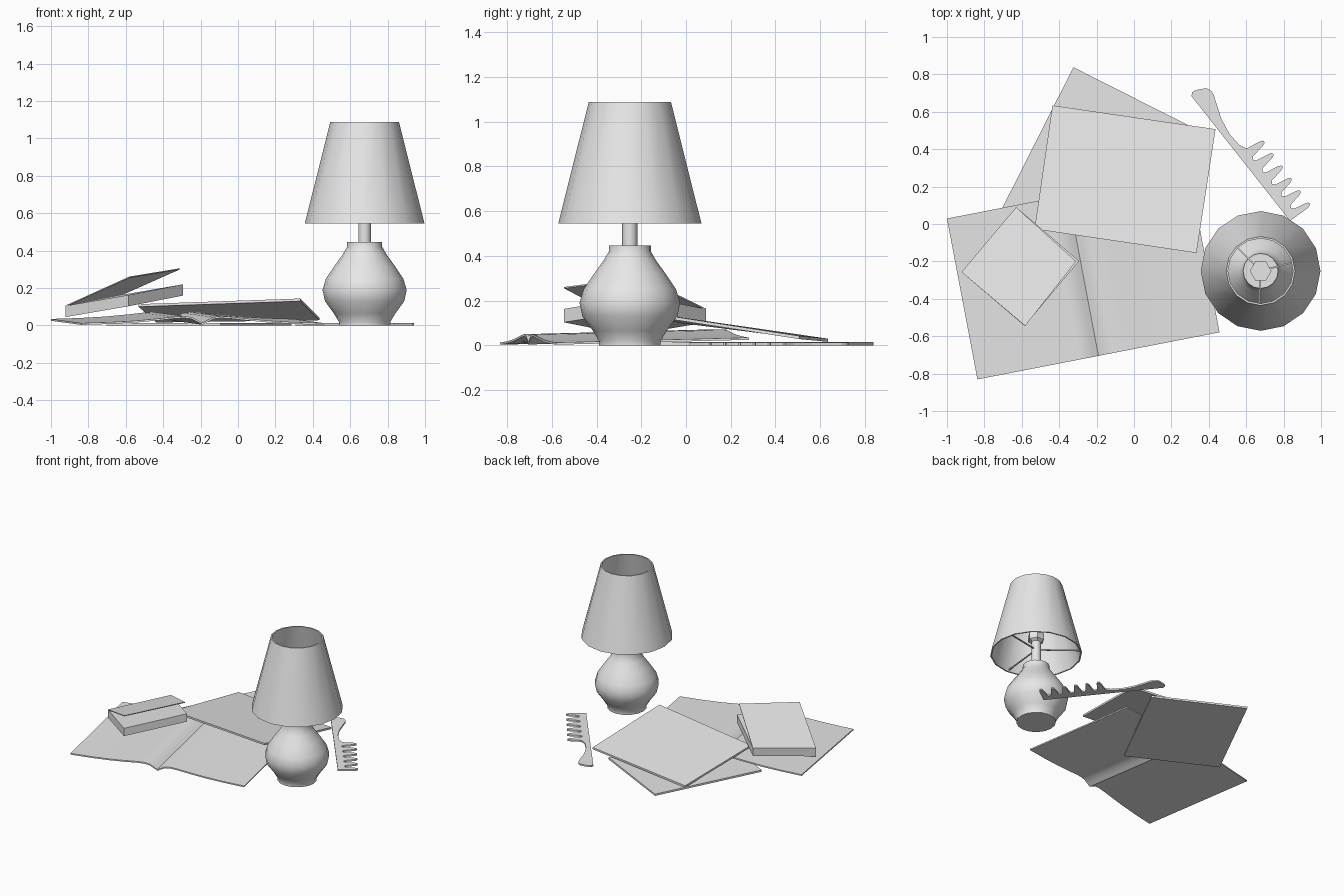
import bpy, bmesh, math
from mathutils import Vector

cube = bpy.data.objects.get("Cube")
if cube:
    bpy.data.objects.remove(cube, do_unlink=True)

grey = bpy.data.materials.new("plain_grey")
grey.use_nodes = True
grey.diffuse_color = (0.8, 0.8, 0.8, 1)
grey.node_tree.nodes["Principled BSDF"].inputs["Base Color"].default_value = (0.8, 0.8, 0.8, 1)


def finish(name, bm, smooth=None):
    bmesh.ops.recalc_face_normals(bm, faces=bm.faces)
    mesh = bpy.data.meshes.new(name)
    bm.to_mesh(mesh)
    bm.free()
    mesh.materials.append(grey)
    obj = bpy.data.objects.new(name, mesh)
    bpy.context.collection.objects.link(obj)
    if smooth:
        bpy.ops.object.select_all(action='DESELECT')
        obj.select_set(True)
        bpy.context.view_layer.objects.active = obj
        bpy.ops.object.shade_smooth_by_angle(angle=math.radians(smooth))
    return obj


def prism(name, outline, thickness):
    """Extrude a closed outline of 3D points straight up."""
    bm = bmesh.new()
    face = bm.faces.new([bm.verts.new(p) for p in outline])
    new = bmesh.ops.extrude_face_region(bm, geom=[face])["geom"]
    verts = [v for v in new if isinstance(v, bmesh.types.BMVert)]
    bmesh.ops.translate(bm, verts=verts, vec=(0, 0, thickness))
    return finish(name, bm)


def lathe(name, profile, sides, centre, ring=False, smooth=40):
    """Turn (radius, z) points round a vertical axis; ring joins last to first."""
    bm = bmesh.new()
    loops = []
    for r, z in profile:
        loops.append([bm.verts.new((centre[0] + r * math.cos(math.tau * i / sides),
                                    centre[1] + r * math.sin(math.tau * i / sides), z))
                      for i in range(sides)])
    pairs = list(zip(loops, loops[1:]))
    if ring:
        pairs.append((loops[-1], loops[0]))
    else:
        bm.faces.new(loops[0])
        bm.faces.new(loops[-1])
    for a, b in pairs:
        for i in range(sides):
            j = (i + 1) % sides
            bm.faces.new((a[i], a[j], b[j], b[i]))
    return finish(name, bm, smooth)


# Lamp
LAMP = Vector((0.677, -0.251, 0))
lathe("lamp_base", [(0.138, 0), (0.138, 0.02), (0.165, 0.065), (0.212, 0.13), (0.225, 0.19),
                    (0.207, 0.25), (0.16, 0.32), (0.117, 0.38), (0.094, 0.42), (0.094, 0.447)],
      16, LAMP)
lathe("lamp_stem", [(0.034, 0.44), (0.034, 0.66)], 12, LAMP)
lathe("lamp_socket", [(0.035, 0.635), (0.058, 0.65), (0.058, 0.7)], 6, LAMP, smooth=None)
lathe("lamp_shade", [(0.32, 0.545), (0.184, 1.087), (0.174, 1.087), (0.31, 0.545)],
      16, LAMP, ring=True)

# Spokes holding the shade
for n, angle in enumerate((15, 135, 268)):
    d = Vector((math.cos(math.radians(angle)), math.sin(math.radians(angle)), 0))
    side = Vector((-d.y, d.x, 0)) * 0.004
    inner, outer = LAMP + d * 0.02, LAMP + d * 0.305
    inner.z, outer.z = 0.575, 0.555
    prism(f"shade_spoke_{n + 1}", [inner - side, outer - side, outer + side, inner + side], 0.008)

# Comb: u runs along the back, v towards the tooth tips
outline = [(0.85, 0), (0, 0), (-0.014, 0.016), (-0.01, 0.04), (0.016, 0.088), (0.04, 0.1),
           (0.064, 0.099), (0.117, 0.079), (0.196, 0.05), (0.286, 0.034), (0.365, 0.039)]
TEETH = 6
for i in range(TEETH):
    u = 0.431 + 0.082 * i
    tip = 0.155 - 0.003 * i
    outline += [(u - 0.028, 0.058), (u - 0.014, tip - 0.02), (u - 0.008, tip - 0.004), (u, tip),
                (u + 0.008, tip - 0.004), (u + 0.014, tip - 0.02)]
    if i < TEETH - 1:
        outline += [(u + 0.026, 0.058), (u + 0.04, 0.048)]
prism("comb", [(0.307 + 0.62 * u + 0.785 * v, 0.684 - 0.785 * u + 0.62 * v, 0)
               for u, v in outline], 0.012)

# Closed magazine lying flat underneath
prism("flat_magazine", [(-0.324, 0.838, 0), (-0.703, 0.088, 0),
                        (-0.093, -0.22, 0), (0.286, 0.53, 0)], 0.014)

# Open magazine with pages that arch beside the spine
half = [(0.659, 0.003), (0.5, 0.008), (0.36, 0.016), (0.24, 0.027), (0.16, 0.036),
        (0.1, 0.04), (0.06, 0.035), (0.025, 0.018)]
section = [(-s, z) for s, z in half] + [(0, 0.004)] + [(s, z) for s, z in reversed(half)]
spine = Vector((-0.19, -0.705, 0))
across = Vector((0.982, 0.191, 0))
back = Vector((-0.163, 0.86, 0.022))
bm = bmesh.new()
rows = []
for offset, lift in ((0, 0), (0, 0.01), (1, 0.01), (1, 0)):
    rows.append([bm.verts.new(spine + across * s + back * offset + Vector((0, 0, z + lift)))
                 for s, z in section])
for k in range(4):
    a, b = rows[k], rows[(k + 1) % 4]
    for i in range(len(section) - 1):
        bm.faces.new((a[i], a[i + 1], b[i + 1], b[i]))
for end in (0, -1):
    bm.faces.new([row[end] for row in rows])
finish("open_magazine", bm, 40)

# Magazine leaning on the open one
prism("leaning_magazine", [(-0.436, 0.634, 0.016), (-0.532, -0.027, 0.1),
                           (0.334, -0.155, 0.13), (0.436, 0.507, 0.028)], 0.014)

# Tilted book with its cover lifted from the hinge side
left, rear = Vector((-0.922, -0.257, 0.045)), Vector((-0.63, 0.09, 0.102))
front, right = Vector((-0.585, -0.545, 0.103)), Vector((-0.293, -0.198, 0.16))
prism("book_block", [left, front, right, rear], 0.06)
up = Vector((0, 0, 0.056))
prism("book_cover", [left + up, (-0.582, -0.545, 0.255), (-0.31, -0.2, 0.3), rear + up], 0.006)
